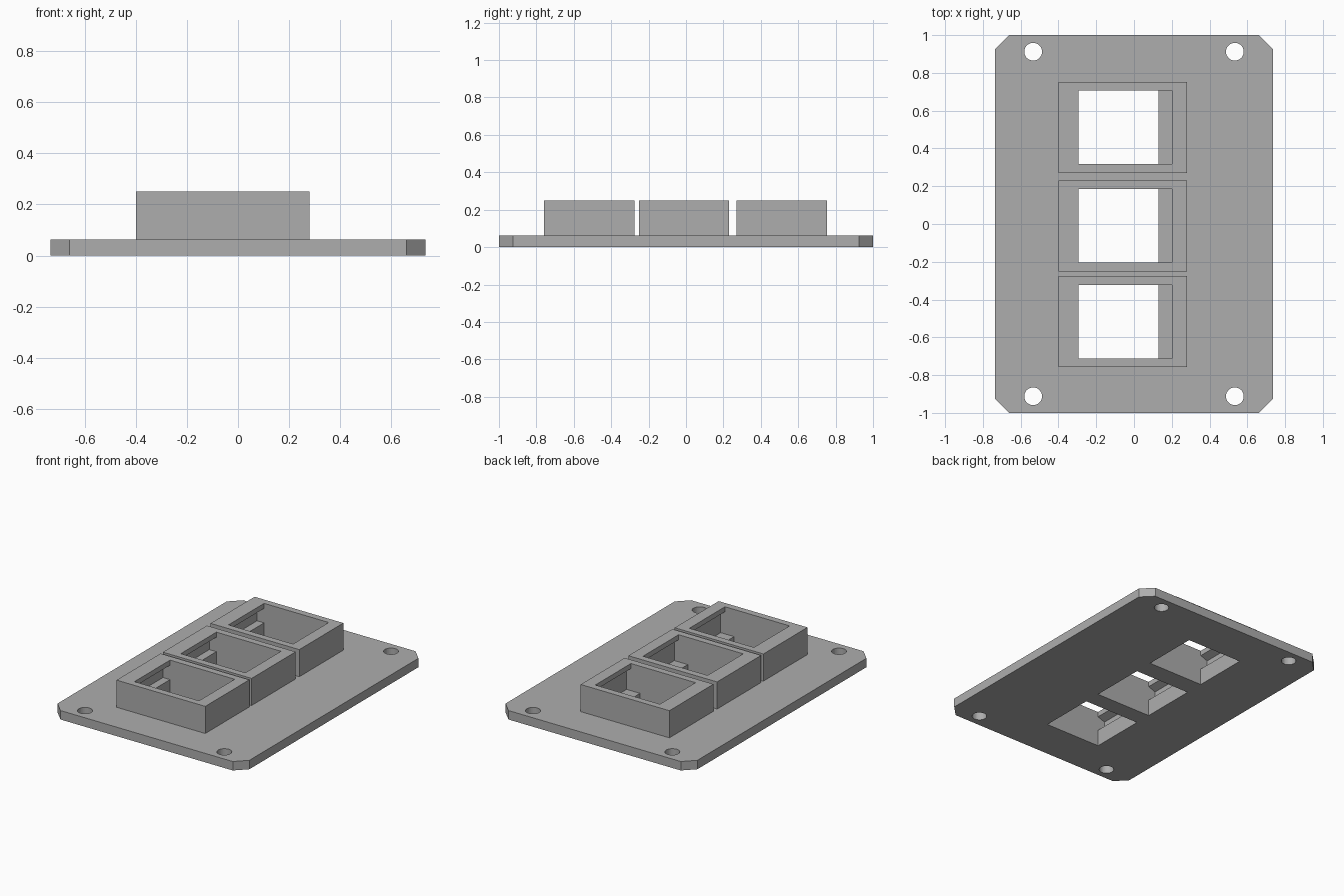
import bpy, bmesh, math
from mathutils import Vector

cube = bpy.data.objects.get("Cube")
if cube:
    bpy.data.objects.remove(cube, do_unlink=True)

grey = bpy.data.materials.new("plain grey")
grey.use_nodes = True
GREY = (0.42, 0.42, 0.42, 1)
grey.diffuse_color = GREY
grey.node_tree.nodes["Principled BSDF"].inputs["Base Color"].default_value = GREY


def prism(name, points, offset):
    """Extrude a closed 3D outline along an offset."""
    bm = bmesh.new()
    face = bm.faces.new([bm.verts.new(p) for p in points])
    ext = bmesh.ops.extrude_face_region(bm, geom=[face])
    moved = [v for v in ext["geom"] if isinstance(v, bmesh.types.BMVert)]
    bmesh.ops.translate(bm, verts=moved, vec=Vector(offset))
    bmesh.ops.recalc_face_normals(bm, faces=bm.faces)
    mesh = bpy.data.meshes.new(name)
    bm.to_mesh(mesh)
    bm.free()
    mesh.materials.append(grey)
    obj = bpy.data.objects.new(name, mesh)
    bpy.context.collection.objects.link(obj)
    return obj


def block(name, x0, x1, y0, y1, z0, z1):
    return prism(name, [(x0, y0, z0), (x1, y0, z0), (x1, y1, z0), (x0, y1, z0)],
                 (0, 0, z1 - z0))


def cut(obj, cutters):
    """Subtract each cutter, bake the result and discard the cutters."""
    for c in cutters:
        c.hide_render = True
        mod = obj.modifiers.new("cut", 'BOOLEAN')
        mod.operation, mod.solver, mod.object = 'DIFFERENCE', 'EXACT', c
    bpy.context.view_layer.update()
    baked = bpy.data.meshes.new_from_object(
        obj.evaluated_get(bpy.context.evaluated_depsgraph_get()))
    obj.modifiers.clear()
    obj.data = baked
    for c in cutters:
        bpy.data.objects.remove(c, do_unlink=True)


W, L, CH = 0.735, 1.0, 0.075      # plate half width, half length, chamfer
PLATE, TOP = 0.062, 0.25          # plate thickness, housing top
X0, X1 = -0.40, 0.28              # housing ends
OPEN0, OPEN1 = -0.295, 0.13       # through opening
OUT, INN = 0.241, 0.195           # housing and socket half widths
CENTRES = {"front": -0.517, "middle": -0.01, "back": 0.512}

# Base plate with chamfered corners
outline = [(W - CH, -L), (W, CH - L), (W, L - CH), (W - CH, L),
           (CH - W, L), (-W, L - CH), (-W, CH - L), (CH - W, -L)]
plate = prism("base_plate", [(x, y, 0) for x, y in outline], (0, 0, PLATE))

# Corner screw holes and socket openings
cutters = []
for sx in (-1, 1):
    for sy in (-1, 1):
        ring = [(sx * 0.534 + 0.047 * math.cos(a), sy * 0.912 + 0.047 * math.sin(a), -0.1)
                for a in (math.tau * i / 32 for i in range(32))]
        cutters.append(prism("screw_hole_cutter", ring, (0, 0, 0.3)))
for y in CENTRES.values():
    cutters.append(block("opening_cutter", OPEN0, OPEN1, y - INN, y + INN, -0.1, 0.2))
cut(plate, cutters)

# Socket housings: inside, a ledge and an overhanging catch at each end
socket = [(OPEN0, 0), (OPEN0, 0.115), (-0.349, 0.115), (-0.349, 0.195),
          (OPEN0, 0.215), (OPEN0, 0.3), (0.2, 0.3), (0.2, 0.215),
          (0.233, 0.195), (0.233, 0)]
for place, y in CENTRES.items():
    housing = block(place + "_socket_housing", X0, X1, y - OUT, y + OUT, PLATE, TOP)
    cutter = prism("socket_cutter", [(x, y - INN, z) for x, z in socket], (0, 2 * INN, 0))
    cut(housing, [cutter])
